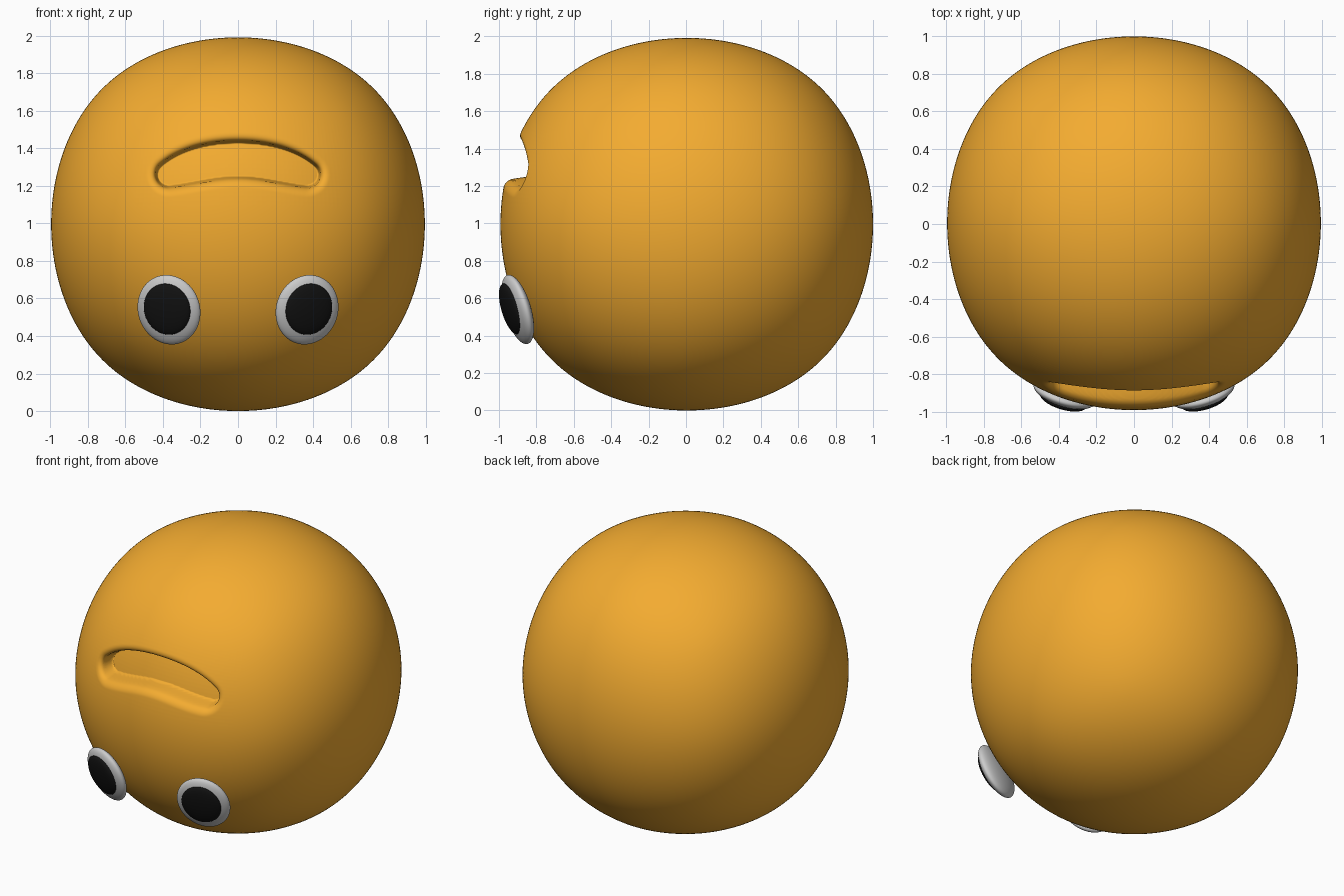
import bpy, bmesh, math

if "Cube" in bpy.data.objects:
    bpy.data.objects.remove(bpy.data.objects["Cube"])


def material(name, rgb):
    m = bpy.data.materials.new(name)
    m.diffuse_color = (*rgb, 1)
    m.use_nodes = True
    m.node_tree.nodes["Principled BSDF"].inputs["Base Color"].default_value = m.diffuse_color
    return m


orange = material("orange", (0.9, 0.41, 0.03))
black = material("black", (0.006, 0.006, 0.006))

# Head: a cube rounded into a slightly boxy ball
R, CY, CZ = 0.996, 0.004, 0.996
bpy.ops.mesh.primitive_cube_add(size=2)
head = bpy.context.object
head.name = "head"
sub = head.modifiers.new("round", 'SUBSURF')
sub.levels = sub.render_levels = 6
bpy.ops.object.modifier_apply(modifier="round")

bm = bmesh.new()
bm.from_mesh(head.data)
k = R / max(v.co.x for v in bm.verts)
for v in bm.verts:
    v.co = v.co * k
    v.co.y += CY
    v.co.z += CZ

# Finer mesh around the mouth
near = set()
for f in bm.faces:
    c = f.calc_center_median()
    if c.y < 0 and abs(c.x) < 0.54 and 1.09 < c.z < 1.54:
        near.update(f.edges)
bmesh.ops.subdivide_edges(bm, edges=list(near), cuts=4, use_grid_fill=True)

# Mouth: arched crescent pressed in with a rounded rim
RIM, WALL, DEPTH = 0.05, 0.012, 0.13
spine = []
for i in range(41):
    x = 0.37 * i / 40
    spine.append((x, 1.34 - 0.58 * x * x, 0.10 - 0.03 * (i / 40) ** 4))


def mouth_depth(x, z):
    s = min(math.hypot(abs(x) - px, z - pz) - r for px, pz, r in spine)
    if s >= RIM:
        return 0
    if s > 0:
        return RIM * (1 - math.sqrt(1 - (1 - s / RIM) ** 2))
    return RIM + (DEPTH - RIM) * min(1, -s / WALL)


for v in bm.verts:
    if v.co.y < 0 and abs(v.co.x) < 0.52 and 1.1 < v.co.z < 1.52:
        v.co.y += mouth_depth(v.co.x, v.co.z)
bmesh.ops.recalc_face_normals(bm, faces=bm.faces)
bm.to_mesh(head.data)
bm.free()
head.data.materials.append(orange)
bpy.ops.object.shade_smooth()


# Eyes: flattened discs with raised dark pupils
def disc(name, side, loc, radii, mat=None):
    bpy.ops.mesh.primitive_uv_sphere_add(segments=48, ring_count=32, radius=1)
    o = bpy.context.object
    o.name = name
    o.location = (side * loc[0], loc[1], loc[2])
    o.scale = radii
    o.rotation_euler = (math.radians(16), 0, side * math.radians(17))
    if mat:
        o.data.materials.append(mat)
    bpy.ops.object.shade_smooth()


for side, label in ((-1, "left"), (1, "right")):
    disc(label + "_eye", side, (0.368, -0.90, 0.54), (0.174, 0.055, 0.192))
    disc(label + "_pupil", side, (0.378, -0.939, 0.543), (0.129, 0.033, 0.141), black)
